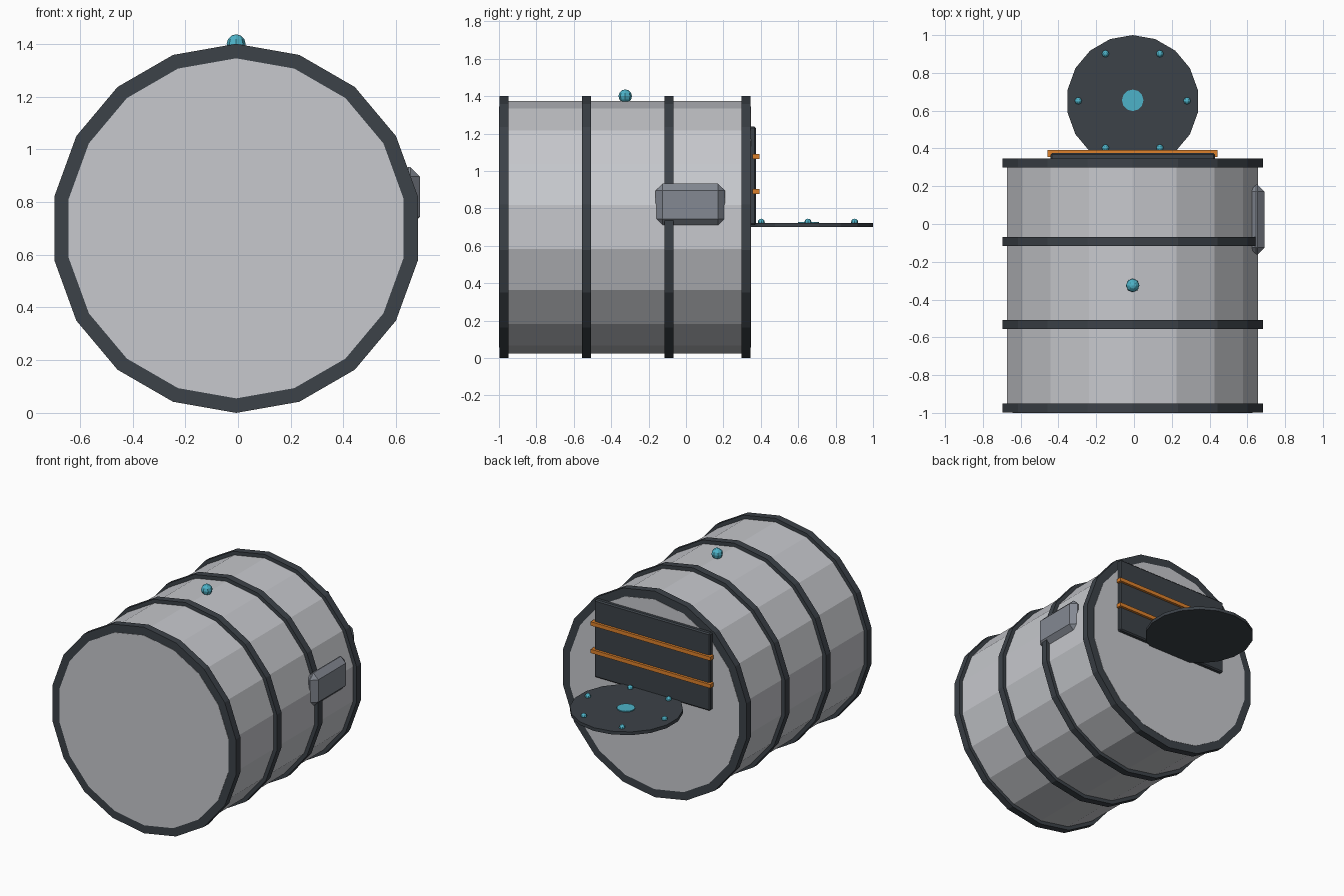
import bpy, bmesh, math
from mathutils import Vector

cube = bpy.data.objects.get("Cube")
if cube:
    bpy.data.objects.remove(cube, do_unlink=True)

CX, CZ = -0.007, 0.70      # barrel axis
SIDES = 18


def material(name, rgb):
    m = bpy.data.materials.new(name)
    m.use_nodes = True
    colour = (*rgb, 1)
    m.diffuse_color = colour
    m.node_tree.nodes["Principled BSDF"].inputs["Base Color"].default_value = colour
    return m


STEEL = material("light steel", (0.57, 0.58, 0.61))
DARK = material("dark metal", (0.045, 0.054, 0.065))
GREY = material("mid grey", (0.23, 0.25, 0.29))
TEAL = material("teal", (0.075, 0.45, 0.58))
ORANGE = material("orange", (0.72, 0.22, 0.025))


def finish(bm, name, mat):
    bmesh.ops.recalc_face_normals(bm, faces=bm.faces)
    mesh = bpy.data.meshes.new(name)
    bm.to_mesh(mesh)
    bm.free()
    mesh.materials.append(mat)
    obj = bpy.data.objects.new(name, mesh)
    bpy.context.collection.objects.link(obj)
    return obj


def prism(name, start, radius, depth, mat, axis="Y", sides=SIDES):
    """Regular prism with a corner pointing up (Y axis) or back (Z axis)."""
    bm = bmesh.new()
    verts = []
    for i in range(sides):
        a = math.tau * i / sides
        u, v = radius * math.sin(a), radius * math.cos(a)
        offset = Vector((u, 0, v) if axis == "Y" else (u, v, 0))
        verts.append(bm.verts.new(Vector(start) + offset))
    face = bm.faces.new(verts)
    new = bmesh.ops.extrude_face_region(bm, geom=[face], use_keep_orig=True)
    step = Vector((0, depth, 0) if axis == "Y" else (0, 0, depth))
    moved = [g for g in new["geom"] if isinstance(g, bmesh.types.BMVert)]
    bmesh.ops.translate(bm, verts=moved, vec=step)
    return finish(bm, name, mat)


def box(name, low, high, mat, bevel=0):
    low, high = Vector(low), Vector(high)
    bm = bmesh.new()
    bmesh.ops.create_cube(bm, size=1)
    bmesh.ops.scale(bm, verts=bm.verts, vec=high - low)
    bmesh.ops.translate(bm, verts=bm.verts, vec=(low + high) / 2)
    if bevel:
        bmesh.ops.bevel(bm, geom=bm.edges[:], offset=bevel, segments=1,
                        affect="EDGES", profile=0.5)
    return finish(bm, name, mat)


def ball(name, centre, radius, mat):
    bm = bmesh.new()
    bmesh.ops.create_uvsphere(bm, u_segments=8, v_segments=6, radius=radius)
    bmesh.ops.translate(bm, verts=bm.verts, vec=centre)
    return finish(bm, name, mat)


# Barrel shell, hoops and end caps
prism("barrel_shell", (CX, -0.98, CZ), 0.675, 1.31, STEEL)
for i, y in enumerate((-0.998, -0.557, -0.116, 0.298)):
    prism(f"hoop_{i + 1}", (CX, y, CZ), 0.70, 0.048, DARK)
prism("front_cap", (CX, -1.0, CZ), 0.645, 0.02, STEEL)
prism("back_cap", (CX, 0.328, CZ), 0.645, 0.02, STEEL)

# Top knob and side box
ball("top_knob", (CX, -0.325, 1.40), 0.036, TEAL)
box("side_box", (0.61, -0.162, 0.707), (0.691, 0.208, 0.933), GREY, 0.037)

# Back board with two rails
box("back_board", (CX - 0.435, 0.335, 0.71), (CX + 0.435, 0.375, 1.237), DARK, 0.008)
for name, z in (("lower_rail", 0.89), ("upper_rail", 1.077)):
    box(name, (CX - 0.45, 0.355, z - 0.013), (CX + 0.45, 0.392, z + 0.013), ORANGE)

# Round shelf with centre plate and ring of studs
prism("round_shelf", (CX, 0.65, 0.70), 0.35, 0.022, DARK, "Z")
prism("shelf_plate", (CX, 0.655, 0.721), 0.057, 0.007, TEAL, "Z", 12)
for i in range(6):
    a = math.tau * i / 6
    ball(f"shelf_stud_{i + 1}",
         (CX + 0.288 * math.cos(a), 0.652 + 0.288 * math.sin(a), 0.726), 0.019, TEAL)
